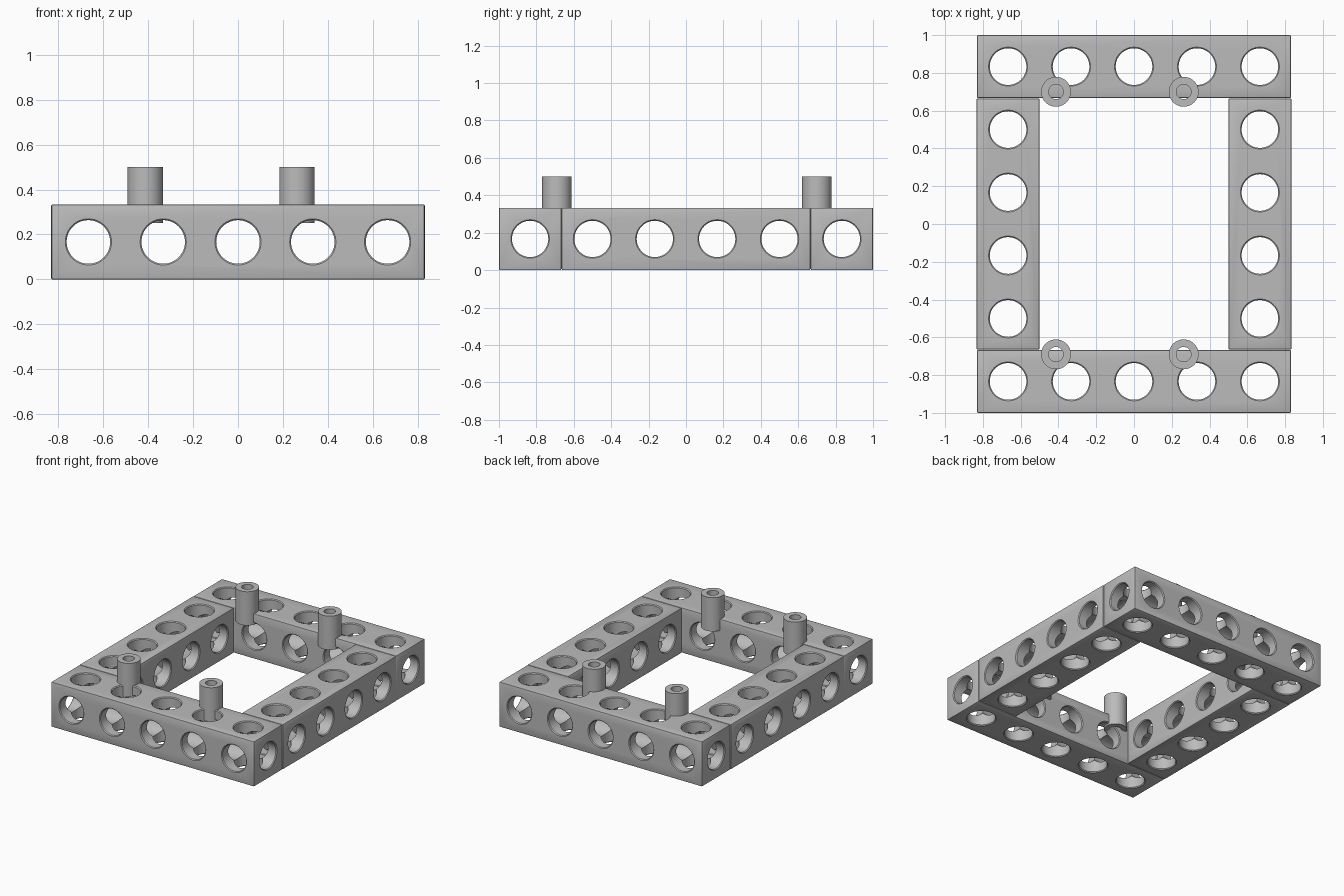
import bpy, bmesh, math
from mathutils import Matrix, Vector

old = bpy.data.objects.get("Cube")
if old:
    bpy.data.objects.remove(old, do_unlink=True)

PITCH = 1 / 3          # hole spacing and beam width
HALF = PITCH / 2
BORE = 0.097
CHAMFER = 0.006
SEGMENTS = 48

grey = bpy.data.materials.new("plain grey")
grey.use_nodes = True
grey.diffuse_color = (0.5, 0.5, 0.5, 1)
grey.node_tree.nodes["Principled BSDF"].inputs["Base Color"].default_value = (0.5, 0.5, 0.5, 1)


def new_object(name, bm):
    bmesh.ops.recalc_face_normals(bm, faces=bm.faces)
    mesh = bpy.data.meshes.new(name)
    bm.to_mesh(mesh)
    bm.free()
    mesh.materials.append(grey)
    obj = bpy.data.objects.new(name, mesh)
    bpy.context.collection.objects.link(obj)
    return obj


def lathe(bm, profile, matrix, closed=False):
    """Turn (radius, height) points about z; cap the ends unless the profile is closed."""
    rings = []
    for radius, height in profile:
        rings.append([bm.verts.new(matrix @ Vector((
            radius * math.cos(math.tau * i / SEGMENTS),
            radius * math.sin(math.tau * i / SEGMENTS), height)))
            for i in range(SEGMENTS)])
    pairs = list(zip(rings, rings[1:]))
    if closed:
        pairs.append((rings[-1], rings[0]))
    else:
        bm.faces.new(rings[0])
        bm.faces.new(rings[-1])
    for a, b in pairs:
        for i in range(SEGMENTS):
            j = (i + 1) % SEGMENTS
            bm.faces.new((a[i], a[j], b[j], b[i]))


def bore_profile(reach):
    """Straight bore, flared where it leaves the beam at +-reach."""
    return [(BORE + 2 * CHAMFER, -reach - CHAMFER), (BORE, -reach + CHAMFER),
            (BORE, reach - CHAMFER), (BORE + 2 * CHAMFER, reach + CHAMFER)]


def smooth(obj):
    bpy.ops.object.select_all(action='DESELECT')
    obj.select_set(True)
    bpy.context.view_layer.objects.active = obj
    bpy.ops.object.shade_smooth_by_angle(angle=math.radians(30))


def make_beam(name, count, location, turn):
    length = count * PITCH - 0.004
    # Block with softened edges
    bm = bmesh.new()
    bmesh.ops.create_cube(bm, size=1, matrix=Matrix.Diagonal((length, PITCH, PITCH, 1)))
    bmesh.ops.bevel(bm, geom=bm.edges[:], offset=CHAMFER, segments=2,
                    profile=0.5, affect='EDGES')
    beam = new_object(name, bm)

    # One cutter per direction: upright, crosswise and lengthwise
    centres = [(i - (count - 1) / 2) * PITCH for i in range(count)]
    lengthwise = Matrix.Rotation(math.pi / 2, 4, 'Y')
    crosswise = Matrix.Rotation(math.pi / 2, 4, 'X')
    directions = [(Matrix.Identity(4), centres, HALF),
                  (crosswise, centres, HALF),
                  (lengthwise, [0], length / 2)]
    cutters = []
    for rotation, places, reach in directions:
        bm = bmesh.new()
        for x in places:
            lathe(bm, bore_profile(reach), Matrix.Translation((x, 0, 0)) @ rotation)
        cutter = new_object("hole_cutter", bm)
        cutter.hide_render = True
        cutters.append(cutter)
        mod = beam.modifiers.new("holes", 'BOOLEAN')
        mod.operation = 'DIFFERENCE'
        mod.solver = 'EXACT'
        mod.object = cutter

    # Bake the holes and drop the cutters
    graph = bpy.context.evaluated_depsgraph_get()
    mesh = bpy.data.meshes.new_from_object(beam.evaluated_get(graph))
    beam.modifiers.clear()
    beam.data = mesh
    for cutter in cutters:
        bpy.data.objects.remove(cutter, do_unlink=True)
    beam.location = location
    beam.rotation_euler.z = turn
    smooth(beam)


# Rectangular frame of four perforated beams
make_beam("front_beam", 5, (0, -1 + HALF, HALF), 0)
make_beam("back_beam", 5, (0, 1 - HALF, HALF), 0)
make_beam("left_beam", 4, (2 * PITCH, 0, HALF), math.pi / 2)
make_beam("right_beam", 4, (-2 * PITCH, 0, HALF), math.pi / 2)

# Hollow standoffs on the inner edges of the long beams
for end, y in (("front", -0.69), ("back", 0.70)):
    for side, x in (("right", -0.413), ("left", 0.263)):
        bm = bmesh.new()
        lathe(bm, [(0.079, 0.25), (0.079, 0.5), (0.039, 0.5), (0.039, 0.25)],
              Matrix.Translation((x, y, 0)), closed=True)
        smooth(new_object(f"{end}_{side}_standoff", bm))
